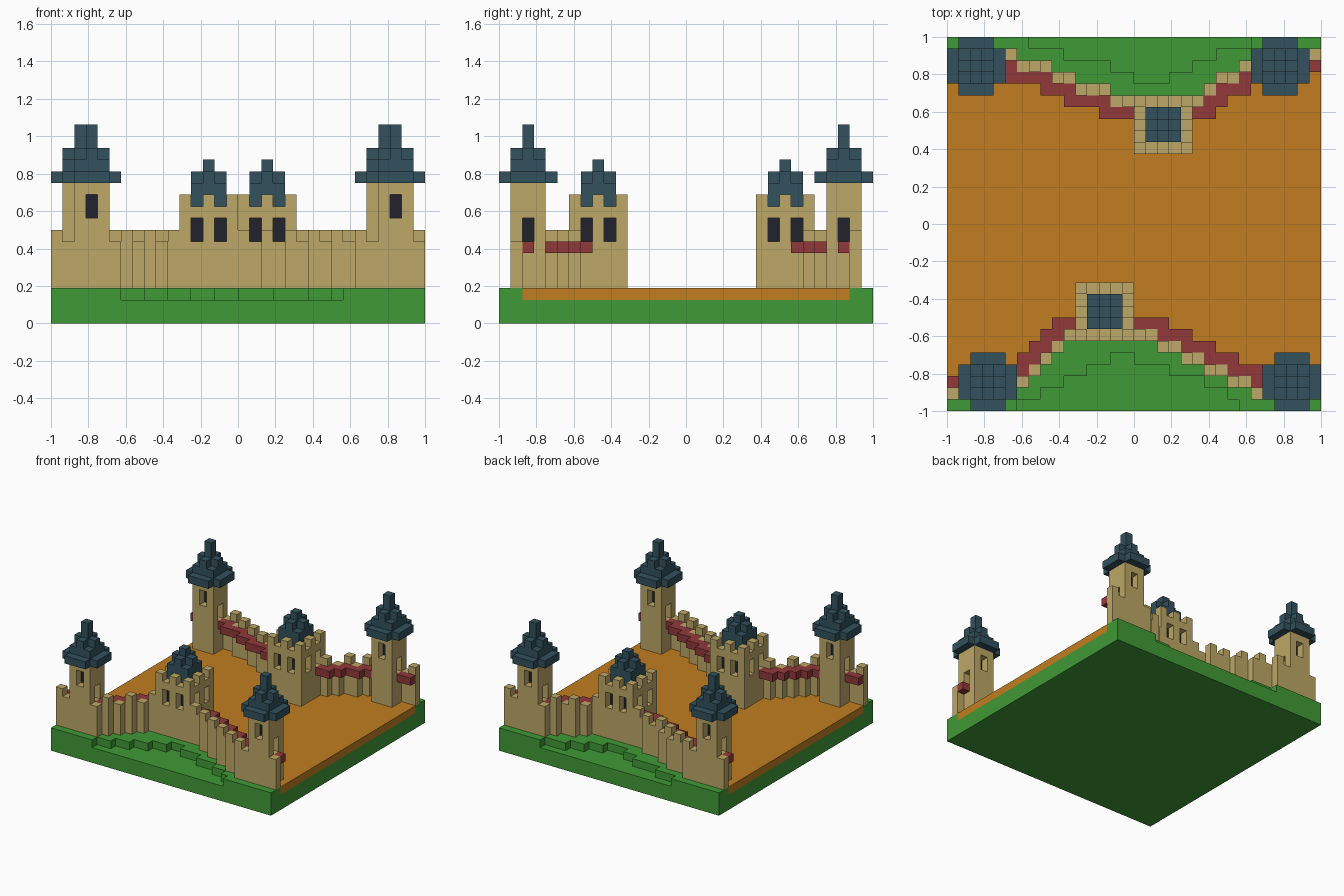
import bpy
import bmesh
from mathutils import Vector

if "Cube" in bpy.data.objects:
    bpy.data.objects.remove(bpy.data.objects["Cube"], do_unlink=True)

U = 1 / 16   # block size
N = 32       # blocks along one side


def material(name, rgb):
    lin = [((c / 255 + 0.055) / 1.055) ** 2.4 for c in rgb] + [1]
    m = bpy.data.materials.new(name)
    m.use_nodes = True
    m.diffuse_color = lin
    m.node_tree.nodes["Principled BSDF"].inputs["Base Color"].default_value = lin
    return m


GRASS = material("grass green", (64, 154, 54))
DIRT = material("dirt orange", (193, 125, 32))
STONE = material("sand stone", (190, 168, 103))
WALK = material("walkway red", (146, 57, 58))
SLATE = material("slate blue", (50, 81, 93))
DARK = material("window dark", (33, 34, 44))

# The six block sides: outward direction and two spanning axes
SIDES = []
for axis in range(3):
    for sign in (1, -1):
        n, a, b = (Vector([float(t == (axis + s) % 3) for t in range(3)]) for s in range(3))
        SIDES.append((n * sign, a, b * sign))


def blocks(name, cells, mat):
    """Mesh of the outer skin of a set of unit blocks (i, j, k)."""
    cells = set(cells)
    bm = bmesh.new()
    verts = {}

    def vert(p):
        key = tuple(round(c) for c in p)
        if key not in verts:
            verts[key] = bm.verts.new((key[0] * U - 1, key[1] * U - 1, key[2] * U))
        return verts[key]

    for c in sorted(cells):
        mid = Vector(c) + Vector((0.5, 0.5, 0.5))
        for n, a, b in SIDES:
            if tuple(round(v) for v in Vector(c) + n) in cells:
                continue
            corners = [mid + (n + a * s + b * t) / 2
                       for s, t in ((-1, -1), (1, -1), (1, 1), (-1, 1))]
            bm.faces.new([vert(p) for p in corners])
    mesh = bpy.data.meshes.new(name)
    bm.to_mesh(mesh)
    bm.free()
    mesh.materials.append(mat)
    obj = bpy.data.objects.new(name, mesh)
    bpy.context.collection.objects.link(obj)
    return obj


def square(ci, cj, r, k0, k1):
    """Square stack of blocks around a centre column."""
    return {(i, j, k) for i in range(ci - r, ci + r + 1)
            for j in range(cj - r, cj + r + 1) for k in range(k0, k1)}


def plus(ci, cj, k):
    return {(ci, cj, k), (ci + 1, cj, k), (ci - 1, cj, k), (ci, cj + 1, k), (ci, cj - 1, k)}


def runs(*pairs):
    """Expand (value, count) pairs to one value per column."""
    return [v for v, count in pairs for _ in range(count)]


def corner_tower(name, ci, cj):
    core = square(ci, cj, 0, 7, 11)
    body = square(ci, cj, 1, 3, 12) - core
    # high windows front and back, low windows left and right
    for s in (-1, 1):
        body -= {(ci, cj + s, 9), (ci, cj + s, 10), (ci + s, cj, 7), (ci + s, cj, 8)}
    blocks(name + "_body", body, STONE)
    blocks(name + "_windows", core, DARK)
    # eaves without corners, then a stepped spire
    eaves = {c for c in square(ci, cj, 2, 12, 13)
             if abs(c[0] - ci) + abs(c[1] - cj) < 4}
    roof = eaves | square(ci, cj, 1, 13, 14) | plus(ci, cj, 14) | square(ci, cj, 0, 15, 17)
    blocks(name + "_roof", roof, SLATE)
    return square(ci, cj, 1, 3, 12)


def gate_tower(name, ci, cj):
    core = square(ci, cj, 1, 7, 9)
    body = square(ci, cj, 2, 3, 10) - core
    # two windows on each side
    for s in (-2, 2):
        for t in (-1, 1):
            for k in (7, 8):
                body -= {(ci + t, cj + s, k), (ci + s, cj + t, k)}
    # battlements around the rim
    rim = square(ci, cj, 2, 10, 11) - square(ci, cj, 1, 10, 11)
    body |= {c for c in rim if (c[0] - ci) % 2 == 0 and (c[1] - cj) % 2 == 0}
    blocks(name + "_body", body, STONE)
    blocks(name + "_windows", core, DARK)
    roof = square(ci, cj, 1, 10, 12) | plus(ci, cj, 12) | {(ci, cj, 13)}
    blocks(name + "_roof", roof, SLATE)


# Depth of the wall from the outer edge, and of the sunken ditch, per column
front_wall = runs((1, 6), (2, 1), (3, 1), (4, 1), (5, 1), (6, 8),
                  (5, 2), (4, 2), (3, 2), (2, 2), (1, 6))
rear_wall = runs((1, 6), (2, 3), (3, 2), (4, 3), (5, 8), (4, 1), (3, 2), (2, 1), (1, 6))
front_ditch = runs((0, 6), (1, 2), (2, 2), (3, 2), (4, 2), (5, 2),
                   (4, 3), (3, 3), (2, 2), (1, 1), (0, 7))
rear_ditch = runs((0, 7), (1, 3), (2, 4), (3, 2), (4, 3), (3, 2), (2, 2), (1, 3), (0, 6))

# Ground slab
bpy.ops.mesh.primitive_cube_add(size=2, location=(0, 0, U))
slab = bpy.context.object
slab.name = "ground_slab"
slab.scale.z = U
slab.data.materials.append(GRASS)

# Courtyard between the two walls
blocks("courtyard", {(i, j, 2) for i in range(N)
                     for j in range(front_wall[i] + 1, N - 1 - rear_wall[i])}, DIRT)

# Each side: wall, ditch, tower columns, gate tower column and merlon parity
for side, wall, ditch, towers, gate, parity in (
        ("front", front_wall, front_ditch, (3, 29), (13, 8), 0),
        ("rear", rear_wall, rear_ditch, (2, 28), (18, 24), 1)):

    def row(d):
        return d if side == "front" else N - 1 - d

    # Grass bank outside the wall
    blocks(side + "_bank", {(i, row(d), 2) for i in range(N)
                            for d in range(ditch[i], wall[i] + 1)}, GRASS)

    # Towers
    taken = set()
    for label, ci in zip(("right", "left"), towers):
        taken |= corner_tower(f"{side}_{label}_tower", ci, row(2))
    gate_tower(side + "_gate_tower", *gate)

    # Stepped wall with merlons, and the walkway along its inner face
    stones, walkway = set(), set()
    for i in range(N):
        if abs(i - gate[0]) <= 2:
            continue
        top = 8 if i % 2 == parity else 7
        stones |= {(i, row(wall[i]), k) for k in range(3, top)}
        deepest = max(wall[max(i - 1, 0):i + 2])
        walkway |= {(i, row(d), 6) for d in range(wall[i] + 1, deepest + 2)}
    blocks(side + "_wall", stones - taken, STONE)
    blocks(side + "_walkway", walkway - taken, WALK)
